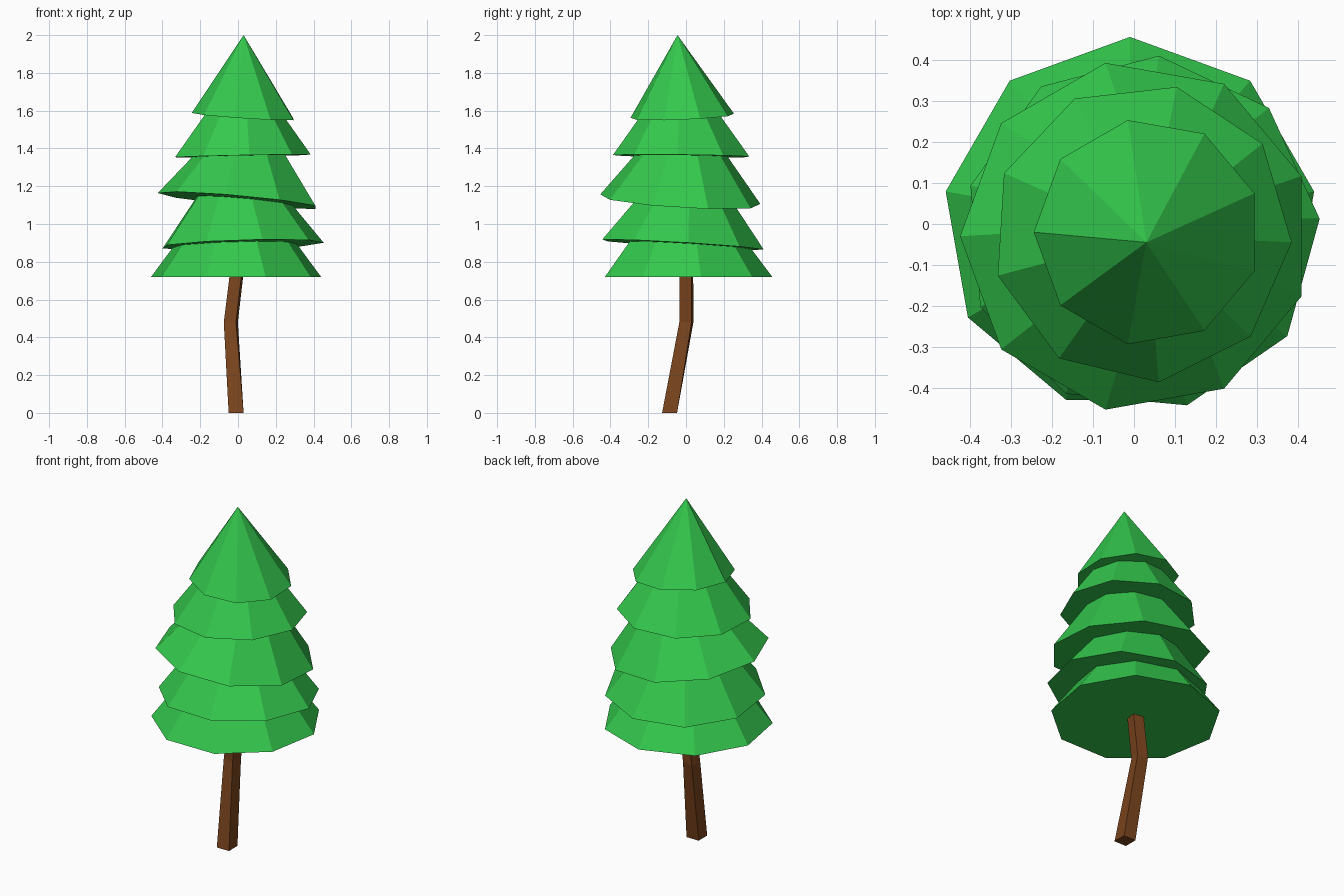
import bpy, bmesh
from math import cos, sin, radians

if "Cube" in bpy.data.objects:
    bpy.data.objects.remove(bpy.data.objects["Cube"])


def material(name, rgb):
    m = bpy.data.materials.new(name)
    m.diffuse_color = (*rgb, 1)
    m.use_nodes = True
    m.node_tree.nodes["Principled BSDF"].inputs["Base Color"].default_value = m.diffuse_color
    return m


def finish(name, bm, mat):
    bmesh.ops.recalc_face_normals(bm, faces=bm.faces[:])
    me = bpy.data.meshes.new(name)
    bm.to_mesh(me)
    bm.free()
    me.materials.append(mat)
    ob = bpy.data.objects.new(name, me)
    bpy.context.collection.objects.link(ob)
    return ob


def ring(bm, centre, radius, sides, phase, tilt=(0, 0)):
    """Regular polygon whose height slopes by tilt along x and y."""
    cx, cy, cz = centre
    verts = []
    for i in range(sides):
        a = radians(phase + 360 * i / sides)
        dx, dy = radius * cos(a), radius * sin(a)
        verts.append(bm.verts.new((cx + dx, cy + dy, cz + tilt[0] * dx + tilt[1] * dy)))
    return verts


def foliage_tier(name, centre, radius, phase, tilt, apex, mat):
    bm = bmesh.new()
    base = ring(bm, centre, radius, 9, phase, tilt)
    tip = bm.verts.new(apex)
    bm.faces.new(base)
    for i in range(9):
        bm.faces.new((base[i], base[(i + 1) % 9], tip))
    return finish(name, bm, mat)


green = material("needles", (0.034, 0.58, 0.074))
brown = material("bark", (0.195, 0.058, 0.012))

# Foliage: nine-sided cones, each tilted a little, from bottom to top
tiers = [
    ((-0.01, 0.0, 0.72), 0.457, 10, (0, 0), (-0.01, 0.0, 1.33)),
    ((0.02, -0.022, 0.89), 0.435, 4.6, (0.03, -0.06), (-0.01, 0.02, 1.46)),
    ((0.005, -0.03, 1.125), 0.43, 20, (-0.09, -0.06), (0.065, 0.0, 1.675)),
    ((0.019, -0.022, 1.36), 0.367, -3.5, (0.02, -0.012), (0.03, -0.03, 1.87)),
    ((0.033, -0.02, 1.57), 0.278, 20, (-0.065, 0.04), (0.03, -0.045, 2.0)),
]
for n, (centre, radius, phase, tilt, apex) in enumerate(tiers, 1):
    foliage_tier(f"foliage_tier_{n}", centre, radius, phase, tilt, apex, green)

# Trunk: crooked square post, twisted slightly above the base
bm = bmesh.new()
sections = [
    ((-0.01, -0.087, 0.0), 0.056, 45),
    ((-0.038, 0.002, 0.48), 0.046, 36),
    ((0.01, 0.002, 0.88), 0.044, 36),
]
rings = [ring(bm, c, r, 4, p) for c, r, p in sections]
for low, high in zip(rings, rings[1:]):
    for i in range(4):
        j = (i + 1) % 4
        bm.faces.new((low[i], low[j], high[j], high[i]))
bm.faces.new(rings[0])
bm.faces.new(rings[-1])
finish("trunk", bm, brown)
